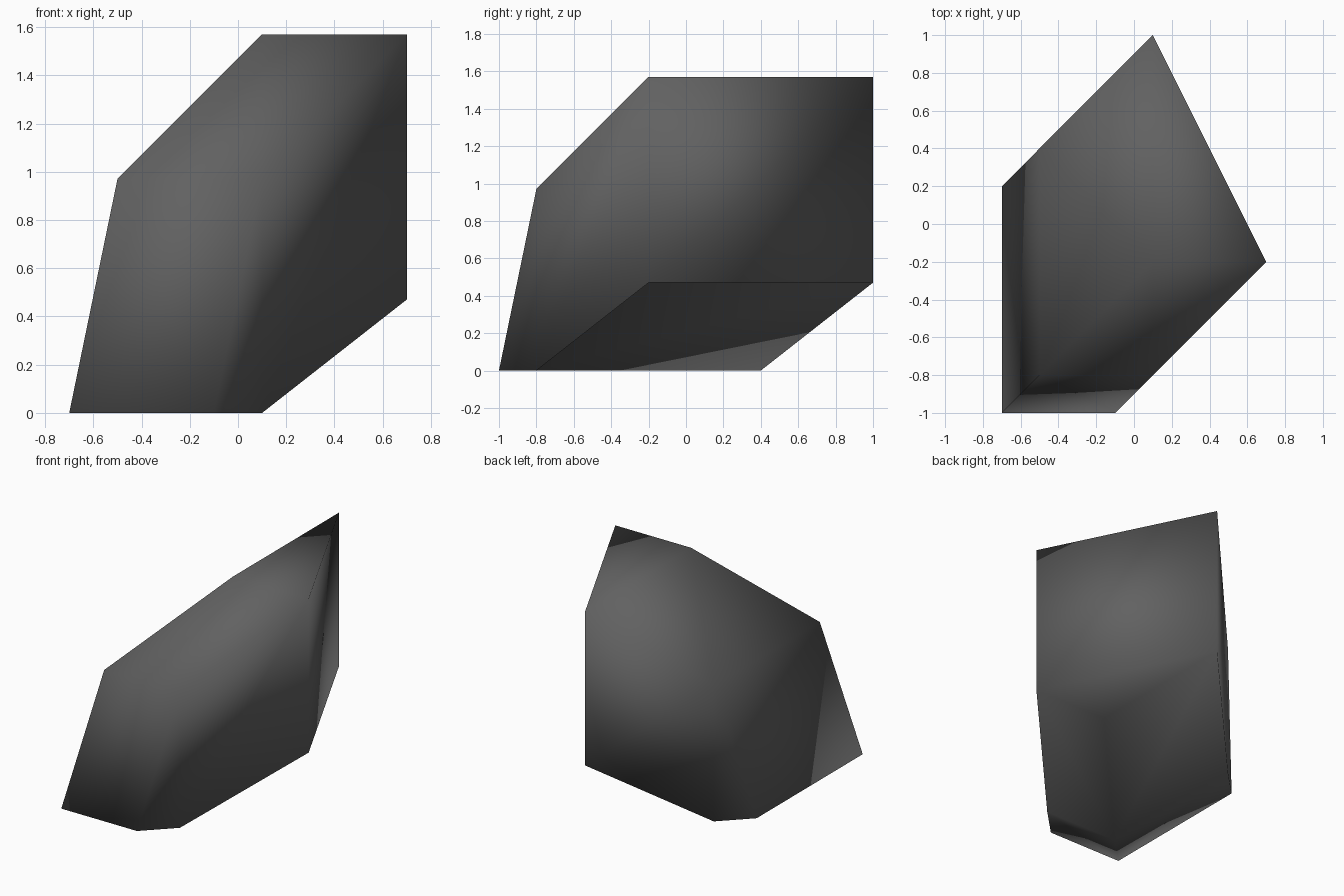
import bpy
import bmesh

cube = bpy.data.objects.get("Cube")
if cube:
    bpy.data.objects.remove(cube)

# Dark stone colour
stone = bpy.data.materials.new("dark_grey_stone")
stone.use_nodes = True
colour = (0.12, 0.12, 0.12, 1)
stone.diffuse_color = colour
stone.node_tree.nodes["Principled BSDF"].inputs["Base Color"].default_value = colour

# Leaning profile: (diagonal offset, height)
profile = ((0, 0), (0.2, 0), (0.8, 0.47), (0.8, 1.57), (0.2, 0.97))
FOOT, HEEL, BACK_LOW, BACK_TOP, SHOULDER = range(5)

bm = bmesh.new()


def slide(x, y):
    """Place the profile in the vertical diagonal plane through (x, y)."""
    return [bm.verts.new((x + t, y + t, z)) for t, z in profile]


# Two parallel flanks and the ridge between them
left = slide(-0.1, -1)
right = slide(-0.7, 0.2)
ridge = slide(-0.7, -1)
bm.faces.new(left)
bm.faces.new(right)

# Upright back block
bm.faces.new((left[BACK_LOW], left[BACK_TOP], right[BACK_TOP], right[BACK_LOW]))

# Flat top, and the overhang ceiling beneath the block
for row in (BACK_TOP, BACK_LOW):
    bm.faces.new((ridge[row], left[row], right[row]))

# Bent wall: narrow base, hollow inner side and front facets
for side in (left, right):
    for a, b in ((FOOT, HEEL), (HEEL, BACK_LOW),
                 (BACK_TOP, SHOULDER), (SHOULDER, FOOT)):
        bm.faces.new((ridge[a], side[a], side[b], ridge[b]))

bmesh.ops.recalc_face_normals(bm, faces=bm.faces[:])
for face in bm.faces:
    face.smooth = True

mesh = bpy.data.meshes.new("rock")
bm.to_mesh(mesh)
bm.free()
mesh.materials.append(stone)
rock = bpy.data.objects.new("rock", mesh)
bpy.context.collection.objects.link(rock)
